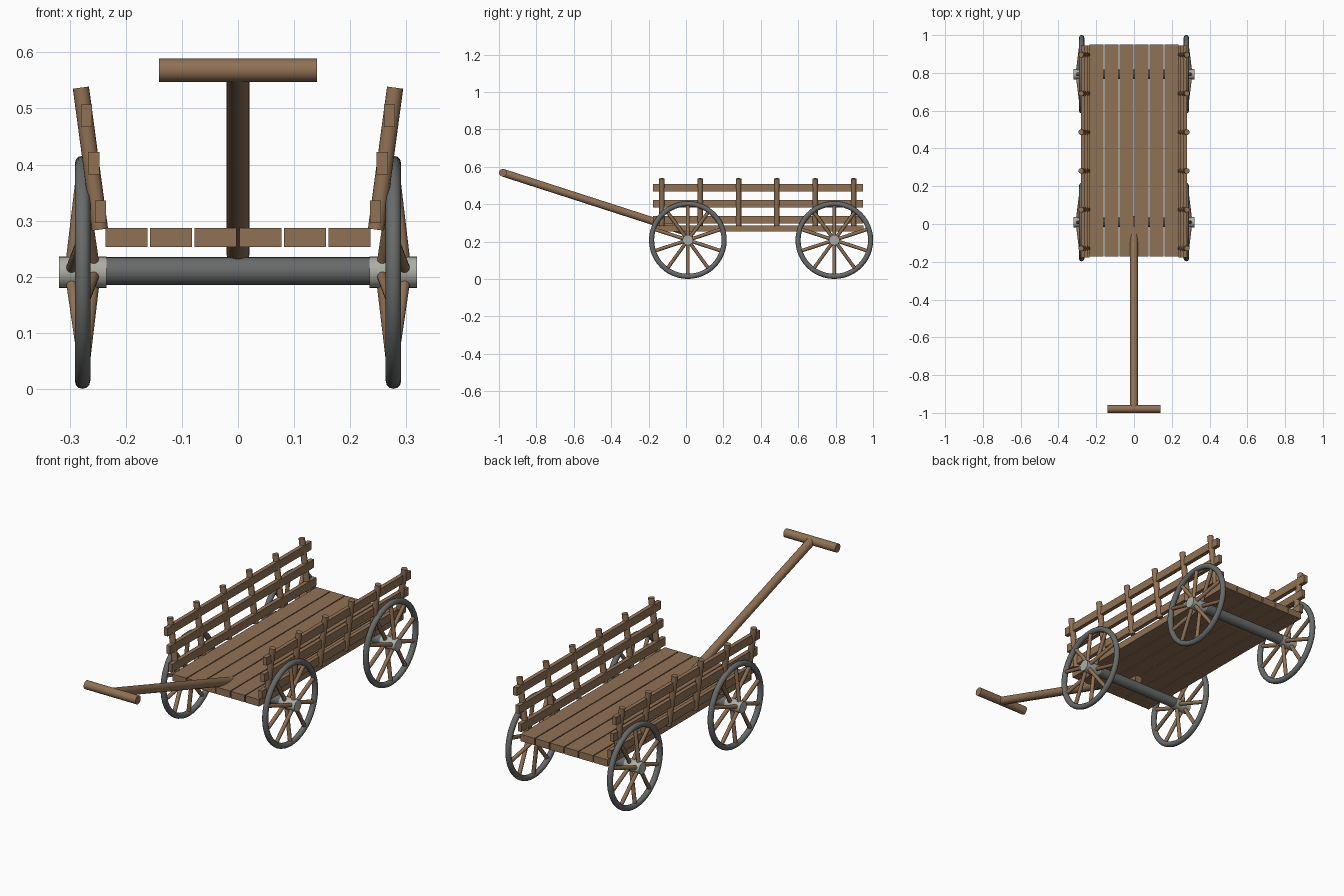
import bpy
import math
from mathutils import Vector

cube = bpy.data.objects.get("Cube")
if cube:
    bpy.data.objects.remove(cube, do_unlink=True)


def material(name, rgb):
    m = bpy.data.materials.new(name)
    m.use_nodes = True
    color = (*rgb, 1.0)
    m.diffuse_color = color
    bsdf = next(n for n in m.node_tree.nodes if n.type == "BSDF_PRINCIPLED")
    bsdf.inputs["Base Color"].default_value = color
    return m


WOOD = material("brown wood", (0.28, 0.165, 0.09))
IRON = material("dark iron", (0.14, 0.145, 0.145))
STEEL = material("pale steel", (0.42, 0.42, 0.38))


def finish(name, mat, smooth=True):
    ob = bpy.context.object
    ob.name = name
    ob.data.materials.append(mat)
    if smooth:
        bpy.ops.object.shade_smooth_by_angle(angle=math.radians(40))
    return ob


def rod(name, start, end, radius, mat, sides=24):
    """Cylinder running between two points."""
    a, b = Vector(start), Vector(end)
    d = b - a
    bpy.ops.mesh.primitive_cylinder_add(
        vertices=sides, radius=radius, depth=d.length, location=(a + b) / 2,
        rotation=d.to_track_quat("Z", "Y").to_euler())
    return finish(name, mat)


def box(name, center, size, mat):
    bpy.ops.mesh.primitive_cube_add(size=1, location=center)
    ob = finish(name, mat, smooth=False)
    ob.scale = size
    return ob


BED_Y, BED_LENGTH = 0.388, 1.122
AXLE_Z, WHEEL_X = 0.208, 0.277
AXLE_YS = {"front": 0.01, "rear": 0.793}
SIDES = {"left": 1, "right": -1}

# Floor planks with narrow gaps
for i in range(6):
    box(f"floor_plank_{i + 1}", ((i - 2.5) * 0.0795, BED_Y, 0.27),
        (0.075, BED_LENGTH, 0.034), WOOD)


def wheel(name, s, y):
    """Iron tire, steel hub and spokes staggered between both hub ends."""
    x = s * WHEEL_X
    bpy.ops.mesh.primitive_torus_add(
        location=(x, y, AXLE_Z), rotation=(0, math.pi / 2, 0),
        major_radius=0.194, minor_radius=0.0137,
        major_segments=48, minor_segments=12)
    finish(name + "_tire", IRON)
    rod(name + "_hub", (s * 0.234, y, AXLE_Z), (s * 0.319, y, AXLE_Z), 0.028, STEEL)
    count = 10
    for i in range(count):
        a = math.pi / 2 + math.tau * i / count
        offset = 0.021 if i % 2 == 0 else -0.021
        c, n = math.cos(a), math.sin(a)
        rod(f"{name}_spoke_{i + 1}",
            (x + s * offset, y + 0.015 * c, AXLE_Z + 0.015 * n),
            (x, y + 0.192 * c, AXLE_Z + 0.192 * n), 0.0095, WOOD, 12)


# Axles and wheels
for end, y in AXLE_YS.items():
    rod(end + "_axle", (-0.25, y, 0.21), (0.25, y, 0.21), 0.025, IRON)
    for side, s in SIDES.items():
        wheel(f"{end}_{side}_wheel", s, y)

# Side fences: leaning round posts and three rails
for side, s in SIDES.items():
    for i in range(6):
        y = -0.129 + 0.205 * i
        rod(f"{side}_post_{i + 1}", (s * 0.246, y, 0.284),
            (s * 0.28, y, 0.537), 0.0145, WOOD, 16)
    for part, x, z in (("lower", 0.245, 0.316), ("middle", 0.257, 0.402),
                       ("upper", 0.27, 0.487)):
        box(f"{side}_{part}_rail", (s * x, BED_Y - 0.004, z),
            (0.02, BED_LENGTH, 0.04), WOOD)

# Pull handle
rod("handle_shaft", (0, -0.979, 0.568), (0, 0.035, 0.241), 0.0205, WOOD)
rod("handle_grip", (-0.141, -0.979, 0.568), (0.141, -0.979, 0.568), 0.0208, WOOD)
